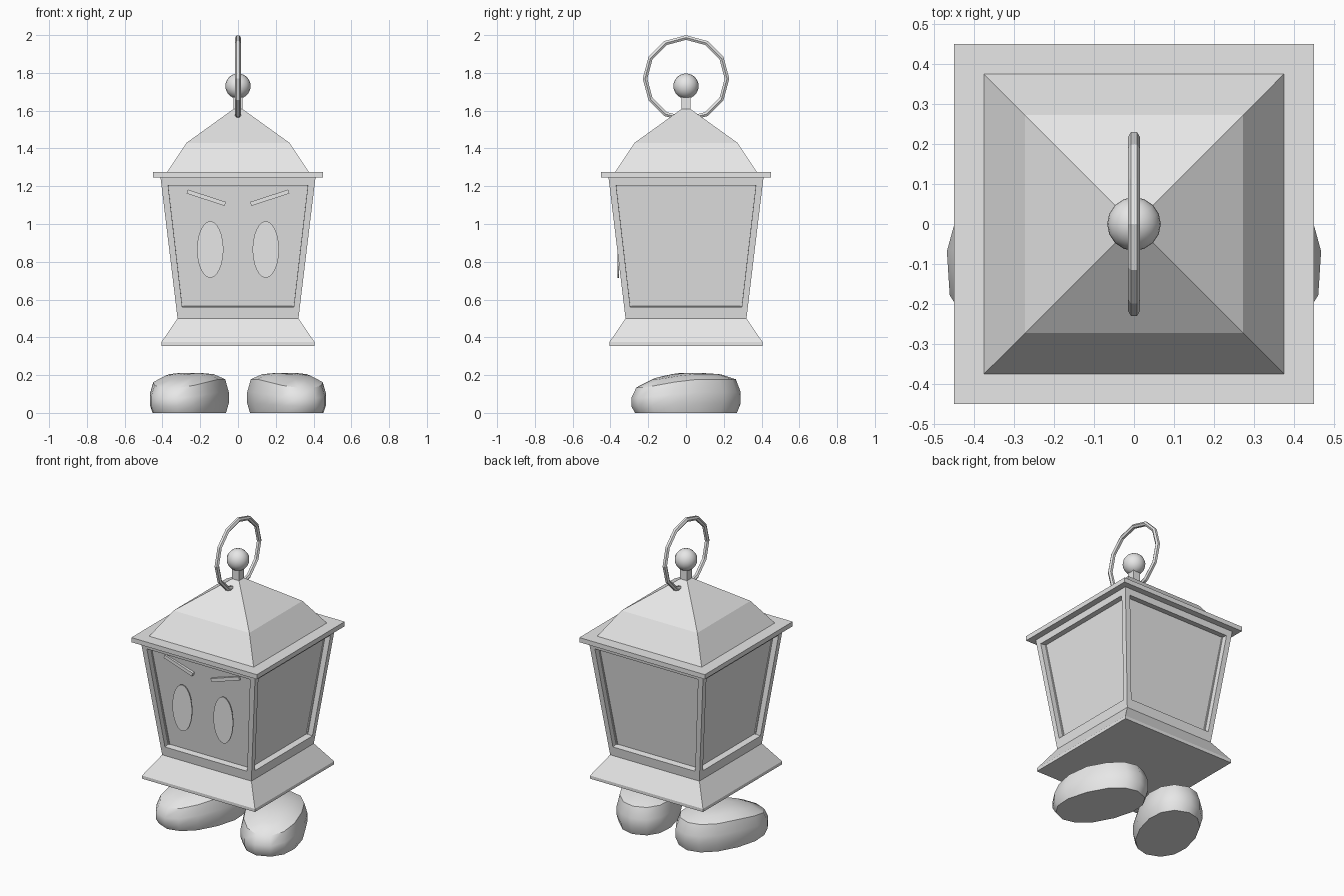
import bpy, bmesh, math
from mathutils import Vector, Matrix

if "Cube" in bpy.data.objects:
    bpy.data.objects.remove(bpy.data.objects["Cube"])

grey = bpy.data.materials.new("grey")
grey.diffuse_color = (0.8, 0.8, 0.8, 1)
grey.use_nodes = True
grey.node_tree.nodes["Principled BSDF"].inputs["Base Color"].default_value = grey.diffuse_color


def finish(name, bm, smooth=None):
    bmesh.ops.recalc_face_normals(bm, faces=bm.faces)
    me = bpy.data.meshes.new(name)
    bm.to_mesh(me)
    bm.free()
    me.materials.append(grey)
    ob = bpy.data.objects.new(name, me)
    bpy.context.collection.objects.link(ob)
    if smooth:
        bpy.ops.object.select_all(action='DESELECT')
        ob.select_set(True)
        bpy.context.view_layer.objects.active = ob
        bpy.ops.object.shade_smooth_by_angle(angle=math.radians(smooth))
    return ob


def loft(name, rings, smooth=None, matrix=None):
    """Skin a stack of closed rings and cap both ends."""
    bm = bmesh.new()
    loops = [[bm.verts.new(p) for p in r] for r in rings]
    n = len(loops[0])
    for a, b in zip(loops, loops[1:]):
        for i in range(n):
            j = (i + 1) % n
            bm.faces.new((a[i], a[j], b[j], b[i]))
    bm.faces.new(loops[0])
    bm.faces.new(loops[-1])
    if matrix:
        bmesh.ops.transform(bm, matrix=matrix, verts=bm.verts)
    return finish(name, bm, smooth)


def square_stack(name, levels):
    """Square tower from (height, half width) pairs."""
    return loft(name, [[(-h, -h, z), (h, -h, z), (h, h, z), (-h, h, z)] for z, h in levels])


# Base, eave slab, roof and stem
square_stack("base", [(0.355, 0.405), (0.375, 0.405), (0.50, 0.32)])
square_stack("eave", [(1.245, 0.45), (1.275, 0.45)])
square_stack("roof", [(1.275, 0.375), (1.43, 0.272), (1.615, 0.015)])
square_stack("stem", [(1.58, 0.025), (1.69, 0.025)])

# Lantern body: four framed sides with sunken panels
bm = bmesh.new()
z0, z1, h0, h1 = 0.50, 1.245, 0.32, 0.41
slope = (h1 - h0) / (z1 - z0)
inward = Vector((0, 1, slope)).normalized() * 0.04


def on_side(x, z):
    return Vector((x, -(h0 + (z - z0) * slope), z))


for k in range(4):
    rot = Matrix.Rotation(k * math.pi / 2, 3, 'Z')
    outer = [on_side(-h0, z0), on_side(h0, z0), on_side(h1, z1), on_side(-h1, z1)]
    rim = [on_side(-0.295, 0.56), on_side(0.295, 0.56), on_side(0.37, 1.205), on_side(-0.37, 1.205)]
    sunk = [p + inward for p in rim]
    o, r, s = [[bm.verts.new(rot @ p) for p in q] for q in (outer, rim, sunk)]
    for i in range(4):
        j = (i + 1) % 4
        bm.faces.new((o[i], o[j], r[j], r[i]))
        bm.faces.new((r[i], r[j], s[j], s[i]))
    bm.faces.new(s)
bmesh.ops.remove_doubles(bm, verts=bm.verts, dist=0.0005)
finish("lantern_body", bm)

# Ball finial
bm = bmesh.new()
bmesh.ops.create_uvsphere(bm, u_segments=16, v_segments=12, radius=0.067,
                          matrix=Matrix.Translation((0, 0, 1.73)))
finish("ball_finial", bm, 40)

# Hanging ring, standing in the side plane
bm = bmesh.new()
N, M = 12, 6
grid = []
for i in range(N):
    a = 2 * math.pi * i / N
    row = []
    for j in range(M):
        b = 2 * math.pi * (j + 0.5) / M
        rad = 0.217 + 0.014 * math.cos(b)
        row.append(bm.verts.new((0.015 * math.sin(b), rad * math.cos(a), 1.77 + rad * math.sin(a))))
    grid.append(row)
for i in range(N):
    for j in range(M):
        p, q, k = grid[i], grid[(i + 1) % N], (j + 1) % M
        bm.faces.new((p[j], q[j], q[k], p[k]))
finish("hanging_ring", bm)

# Feet: rounded blocks, lower at the toe and turned outward
FOOT = [(0, 0.93), (0.05, 1.0), (0.11, 1.0), (0.178, 0.91), (0.205, 0.62), (0.212, 0.25)]


def foot_ring(z, s, n=14, power=0.9):
    ring = []
    for i in range(n):
        a = 2 * math.pi * i / n
        c, d = math.cos(a), math.sin(a)
        u = s * math.copysign(abs(c) ** power, c)
        v = s * math.copysign(abs(d) ** power, d)
        drop = 1 - 0.3 * max(0, -v) ** 1.5
        ring.append((0.185 * u, 0.300 * v, z * drop))
    return ring


for side, label in ((1, "right"), (-1, "left")):
    turn = Matrix.Translation((side * 0.258, 0, 0)) @ Matrix.Rotation(side * math.radians(22), 4, 'Z')
    loft(label + "_foot", [foot_ring(z, s) for z, s in FOOT], 40, turn)

    # Upright oval eye plate
    rings = [[(side * 0.147 + 0.07 * math.cos(t * math.pi / 12), y,
               0.865 + 0.15 * math.sin(t * math.pi / 12)) for t in range(24)]
             for y in (-0.362, -0.356)]
    loft(label + "_eye", rings)

    # Slanted eyebrow bar, rising outward
    bm = bmesh.new()
    place = (Matrix.Translation((side * 0.168, -0.362, 1.139))
             @ Matrix.Rotation(-side * math.radians(18), 4, 'Y')
             @ Matrix.Diagonal((0.212, 0.022, 0.022, 1)))
    bmesh.ops.create_cube(bm, size=1, matrix=place)
    finish(label + "_eyebrow", bm)
